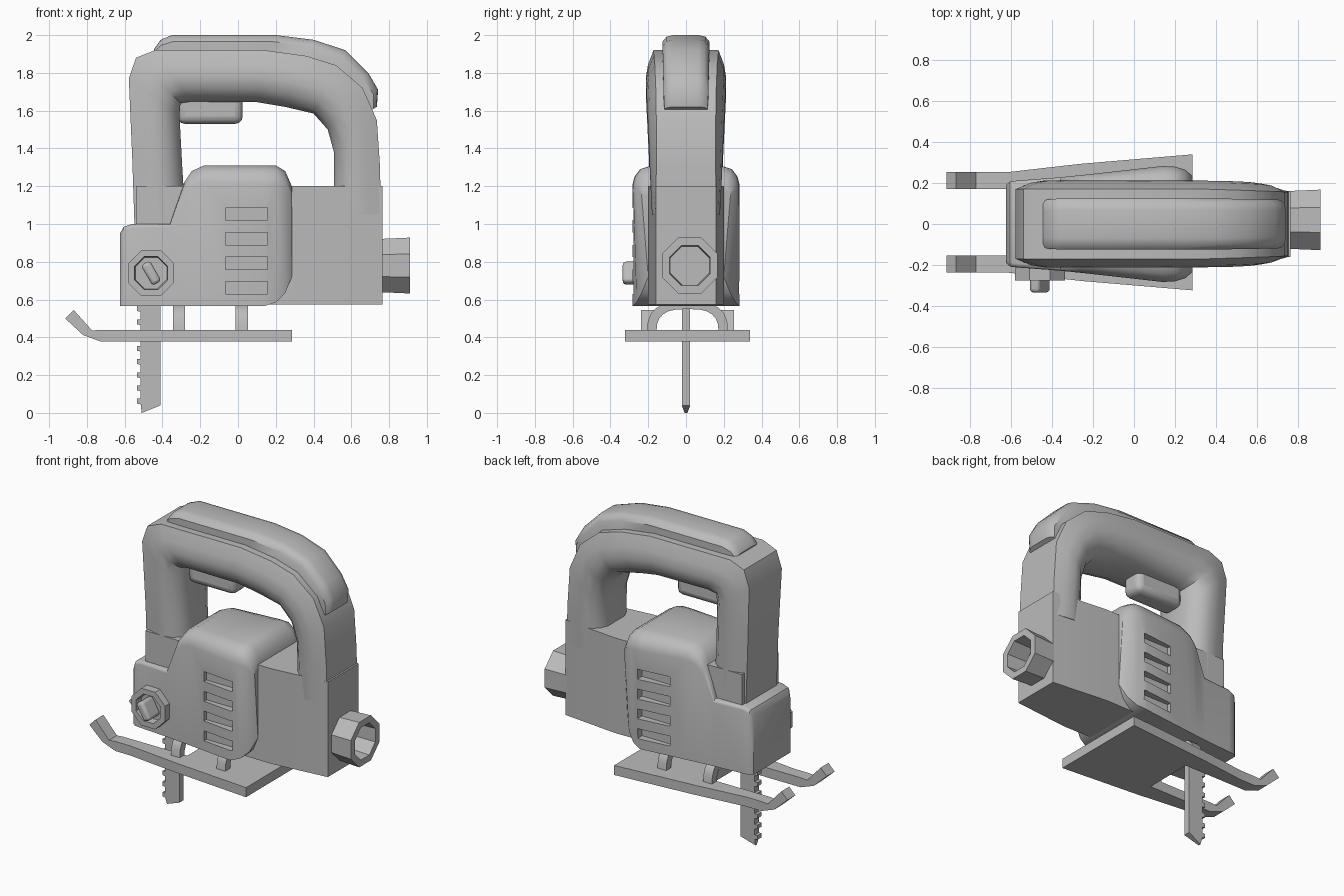
import bpy, bmesh, math

if "Cube" in bpy.data.objects:
    bpy.data.objects.remove(bpy.data.objects["Cube"], do_unlink=True)

grey = bpy.data.materials.new("plain_grey")
grey.use_nodes = True
GREY = (0.5, 0.5, 0.5, 1)
grey.diffuse_color = GREY
grey.node_tree.nodes["Principled BSDF"].inputs["Base Color"].default_value = GREY


def finish(name, bm):
    bmesh.ops.recalc_face_normals(bm, faces=bm.faces)
    mesh = bpy.data.meshes.new(name)
    bm.to_mesh(mesh)
    bm.free()
    mesh.materials.append(grey)
    obj = bpy.data.objects.new(name, mesh)
    bpy.context.collection.objects.link(obj)
    return obj


def loft(name, rings):
    """Closed skin through equal-sized rings, capped at both ends."""
    bm = bmesh.new()
    loops = [[bm.verts.new(p) for p in ring] for ring in rings]
    n = len(loops[0])
    for a, b in zip(loops, loops[1:]):
        for i in range(n):
            j = (i + 1) % n
            bm.faces.new((a[i], a[j], b[j], b[i]))
    bm.faces.new(loops[0])
    bm.faces.new(loops[-1])
    return finish(name, bm)


def bevel(obj, width, segments=3):
    mod = obj.modifiers.new("rounding", "BEVEL")
    mod.width, mod.segments = width, segments
    mod.limit_method, mod.angle_limit = "ANGLE", math.radians(50)


def band(name, stations, section):
    """Sweep a mirrored section between an outer and an inner path in xz."""
    rings = []
    for ox, oz, ix, iz, edge, mid in stations:
        half = [(ox + (ix - ox) * t, edge * e + mid * m, oz + (iz - oz) * t)
                for t, e, m in section]
        rings.append(half + [(x, -y, z) for x, y, z in reversed(half)])
    return loft(name, rings)


def boxes(name, spans):
    bm = bmesh.new()
    for lo, hi in spans:
        made = bmesh.ops.create_cube(bm, size=1)["verts"]
        for v in made:
            v.co = [(a + b) / 2 + c * (b - a) for a, b, c in zip(lo, hi, v.co)]
    return finish(name, bm)


# Handle loop: outer x z, inner x z, outer edge half width, bulge half width
band("handle", [
    (-.545, .9, -.27, .9, .16, .19),
    (-.56, 1.35, -.295, 1.3, .16, .195),
    (-.578, 1.77, -.31, 1.58, .17, .212),
    (-.54, 1.88, -.305, 1.64, .17, .212),
    (-.44, 1.92, -.25, 1.648, .172, .212),
    (.14, 1.92, .1, 1.645, .172, .212),
    (.36, 1.89, .25, 1.62, .17, .212),
    (.52, 1.84, .4, 1.585, .165, .21),
    (.66, 1.72, .475, 1.5, .16, .205),
    (.735, 1.55, .508, 1.38, .157, .198),
    (.752, 1.3, .507, 1.2, .157, .19),
    (.756, 1.05, .5, 1.05, .16, .18)],
    [(0, 1, 0), (.28, 0, .95), (.52, 0, 1), (.75, 0, .92),
     (.92, 0, .7), (1, 0, .45)])

# Soft grip pad along the top of the handle
band("grip_pad", [
    (-.445, 1.925, -.44, 1.86, .115, 0),
    (-.41, 1.975, -.4, 1.86, .122, 0),
    (-.35, 2, -.34, 1.86, .125, 0),
    (.2, 2, .15, 1.86, .125, 0),
    (.4, 1.975, .34, 1.84, .125, 0),
    (.57, 1.92, .48, 1.78, .122, 0),
    (.69, 1.8, .58, 1.69, .12, 0),
    (.742, 1.71, .64, 1.62, .118, 0),
    (.735, 1.62, .66, 1.58, .114, 0)],
    [(0, .55, 0), (.06, .82, 0), (.25, 1, 0), (1, 1, 0)])

# Lower body, narrowing towards the rear
plan = [(-.54, .19), (.38, .2), (.765, .16)]
plan += [(x, -y) for x, y in reversed(plan)]
loft("lower_body", [[(x, y, z) for x, y in plan] for z in (.575, 1.2)])

# Motor housing: x, half width, lower half width, bottom, top, corner radius
rings = []
for x, w, lw, zb, zt, r in [
        (-.625, .19, .19, .565, .95, .02),
        (-.605, .208, .208, .565, .985, .02),
        (-.56, .213, .213, .565, 1, .02),
        (-.36, .228, .228, .565, 1, .02),
        (-.285, .236, .236, .565, 1.22, .06),
        (-.245, .24, .24, .565, 1.28, .08),
        (-.18, .247, .247, .565, 1.31, .09),
        (.14, .283, .283, .565, 1.31, .1),
        (.2, .28, .262, .585, 1.31, .1),
        (.25, .265, .235, .635, 1.28, .09),
        (.285, .235, .2, .72, 1.2, .05)]:
    half = [(x, lw, zb), (x, w, zt - r), (x, w - .1 * r, zt - .6 * r),
            (x, w - .4 * r, zt - .2 * r), (x, w - r, zt)]
    rings.append(half + [(a, -b, c) for a, b, c in reversed(half)])
housing = loft("motor_housing", rings)

# Cooling slots on both sides
spans = []
for i in range(4):
    z = .63 + .13 * i
    for lo, hi in ((-.4, -.235), (.235, .4)):
        spans.append(((-.065, lo, z), (.155, hi, z + .065)))
cutter = boxes("slot_cutter", spans)
cutter.hide_render = True
cutter.hide_viewport = True
cut = housing.modifiers.new("slots", "BOOLEAN")
cut.object, cut.operation, cut.solver = cutter, "DIFFERENCE", "EXACT"

# Trigger under the handle
trigger = boxes("trigger", [((-.32, -.075, 1.53), (.025, .075, 1.72))])
bevel(trigger, .04)


def octagon(r):
    return [(r * math.cos(a), r * math.sin(a))
            for a in (math.pi * (i + .5) / 4 for i in range(8))]


# Dust port at the rear and round selector on the front side
loft("dust_port", [[(x, .02 + u, .78 + v) for u, v in octagon(r)]
                   for x, r in ((.7, .15), (.91, .16), (.91, .115), (.77, .11))])
loft("selector_ring", [[(-.46 + u, y, .74 + v) for u, v in octagon(r)]
                       for y, r in ((-.19, .132), (-.275, .132),
                                    (-.275, .095), (-.225, .09))])
bar = boxes("selector_bar", [((-.027, -.06, -.062), (.027, .06, .062))])
bar.location = (-.46, -.275, .74)
bar.rotation_euler.y = math.radians(-30)
bevel(bar, .018)

# Base plate with two upturned front runners
OFF = .008


def slab(x, y0, y1, zb, zt, xt):
    return [(x, OFF + y0, zb), (x, OFF + y1, zb),
            (xt, OFF + y1, zt), (xt, OFF + y0, zt)]


loft("base_plate", [slab(x, -w, w, .377, .44, x)
                    for x, w in ((-.26, .286), (.285, .332))])
for side, s in (("left", 1), ("right", -1)):
    loft(side + "_runner", [
        slab(x, s * .163, s * w, zb, zt, xt) for x, w, zb, zt, xt in (
            (-.915, .245, .5, .545, -.87),
            (-.82, .245, .412, .436, -.772),
            (-.725, .245, .377, .44, -.725),
            (-.62, .245, .377, .44, -.62),
            (-.26, .286, .377, .44, -.26))])

# Two arched brackets between plate and body
for name, x0 in (("front_bracket", -.312), ("rear_bracket", .02)):
    rings = []
    for i in range(13):
        a = math.pi * i / 12
        c = math.copysign(abs(math.cos(a)) ** .7, math.cos(a))
        s = math.sin(a) ** .7
        rings.append([(x0 + dx, OFF + w * c, .42 + h * s) for dx, w, h in
                      ((-.032, .215, .17), (.032, .215, .17),
                       (.032, .165, .13), (-.032, .165, .13))])
    loft(name, rings)

# Saw blade with teeth along its front edge
edge = [(-.41, .62), (-.41, .04), (-.51, 0)]
for i in range(8):
    z = .045 + .07 * i
    edge += [(-.515, z), (-.535, z + .004), (-.535, z + .03), (-.515, z + .03)]
edge.append((-.515, .62))
loft("saw_blade", [[(x, y * (.35 if z < .01 else 1), z) for x, z in edge]
                   for y in (-.022, .022)])

# Smooth shading with crisp edges
for obj in bpy.context.scene.objects:
    solid = obj.type == "MESH" and not obj.hide_render
    if solid:
        obj.select_set(True)
        bpy.context.view_layer.objects.active = obj
    else:
        obj.select_set(False)
bpy.ops.object.shade_smooth_by_angle(angle=math.radians(38))
